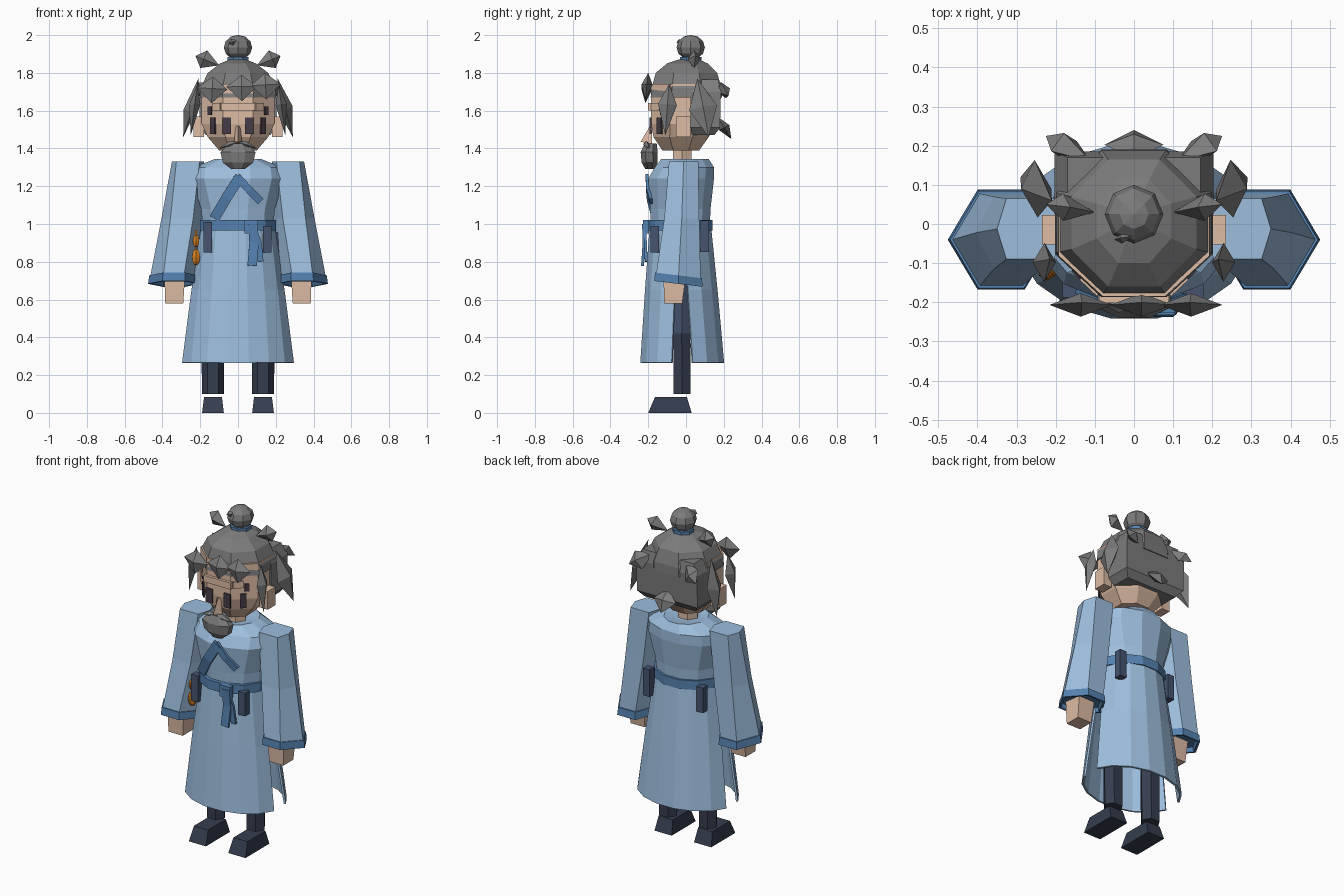
import bpy, bmesh, math
from mathutils import Vector, Matrix

cube = bpy.data.objects.get("Cube")
if cube:
    bpy.data.objects.remove(cube, do_unlink=True)


def colour(name, hex_code):
    chans = [int(hex_code[i:i + 2], 16) / 255 for i in (0, 2, 4)]
    rgba = [c / 12.92 if c < 0.04 else ((c + 0.055) / 1.055) ** 2.4 for c in chans] + [1]
    m = bpy.data.materials.new(name)
    m.use_nodes = True
    m.diffuse_color = rgba
    m.node_tree.nodes["Principled BSDF"].inputs["Base Color"].default_value = rgba
    return m


ROBE = colour("pale_blue_cloth", "9DBEDE")
TRIM = colour("blue_trim", "5582B0")
NAVY = colour("navy_cloth", "465470")
DARK = colour("dark_leather", "353D4E")
HAIR = colour("grey_hair", "7C7C7C")
SKIN = colour("skin", "DDBCA5")
EYE = colour("dark_eye", "463C46")
ORANGE = colour("orange_gourd", "D98420")


def finish(name, bm, mat, thick=0):
    bmesh.ops.recalc_face_normals(bm, faces=bm.faces)
    me = bpy.data.meshes.new(name)
    bm.to_mesh(me)
    bm.free()
    me.materials.append(mat)
    ob = bpy.data.objects.new(name, me)
    bpy.context.collection.objects.link(ob)
    if thick:
        mod = ob.modifiers.new("thickness", "SOLIDIFY")
        mod.thickness = thick
        mod.offset = 0
    return ob


def loft(name, rings, mat, closed=True, caps=True, thick=0):
    bm = bmesh.new()
    rows = [[bm.verts.new(p) for p in r] for r in rings]
    n = len(rows[0])
    for a, b in zip(rows, rows[1:]):
        for i in range(n if closed else n - 1):
            j = (i + 1) % n
            bm.faces.new((a[i], a[j], b[j], b[i]))
    if caps and closed:
        bm.faces.new(rows[0])
        bm.faces.new(rows[-1])
    return finish(name, bm, mat, thick)


def ring(z, rx, y0, y1, n=8, cx=0):
    """Flat-fronted polygon spanning rx across and y0..y1 in depth."""
    k = 1 / math.cos(math.pi / n)
    ry, cy = (y1 - y0) / 2, (y0 + y1) / 2
    angles = [math.tau * (i + 0.5) / n + math.pi / 2 for i in range(n)]
    return [(cx + rx * k * math.cos(a), cy + ry * k * math.sin(a), z) for a in angles]


def rect(z, x0, x1, y0, y1):
    return [(x0, y0, z), (x1, y0, z), (x1, y1, z), (x0, y1, z)]


def box(name, c, size, mat, turn=0):
    bm = bmesh.new()
    m = Matrix.Translation(c) @ Matrix.Rotation(turn, 4, "Z") @ Matrix.Diagonal((*size, 1))
    bmesh.ops.create_cube(bm, size=1, matrix=m)
    return finish(name, bm, mat)


def ball(name, c, r, mat, u=8, v=6):
    bm = bmesh.new()
    m = Matrix.Translation(c) @ Matrix.Diagonal((*r, 1))
    bmesh.ops.create_uvsphere(bm, u_segments=u, v_segments=v, radius=1, matrix=m)
    return finish(name, bm, mat)


def tuft(name, root, tip, width, depth, facing, mid=0.4):
    """Pointed four-sided lock of hair, flattened along its facing direction."""
    root, tip, f = Vector(root), Vector(tip), Vector(facing).normalized()
    side = (tip - root).cross(f).normalized() * width
    c = root.lerp(tip, mid)
    bm = bmesh.new()
    a, b = bm.verts.new(root), bm.verts.new(tip)
    w = [bm.verts.new(c + d) for d in (side, f * depth, -side, -f * depth)]
    for i in range(4):
        bm.faces.new((a, w[i], w[i - 1]))
        bm.faces.new((b, w[i - 1], w[i]))
    return finish(name, bm, HAIR)


def strip(name, points, width, mat):
    """Flat band following a path across the front."""
    pts = [Vector(p) for p in points]
    rows = []
    for i, p in enumerate(pts):
        d = pts[min(i + 1, len(pts) - 1)] - pts[max(i - 1, 0)]
        s = Vector((d.z, 0, -d.x)).normalized() * width / 2
        rows.append([p - s, p + s])
    return loft(name, rows, mat, closed=False, thick=0.015)


# Robe skirt: front and back panels with side slits
for name, start in (("skirt_front", 180), ("skirt_back", 0)):
    rows = []
    for z, rx, ry, cy, gap in ((0.265, 0.3, 0.22, -0.02, 14), (0.65, 0.245, 0.19, -0.025, 10),
                               (0.99, 0.19, 0.16, -0.03, 6)):
        angs = [math.radians(start + gap + (180 - 2 * gap) * i / 7) for i in range(8)]
        rows.append([(rx * math.cos(a), cy + ry * math.sin(a), z) for a in angs])
    loft(name, rows, ROBE, closed=False, thick=0.012)

# Torso, belt and neck
loft("torso", [ring(0.97, 0.185, -0.185, 0.125, 12), ring(1.08, 0.195, -0.19, 0.13, 12),
               ring(1.24, 0.245, -0.2, 0.148, 12), ring(1.3, 0.235, -0.165, 0.148, 12),
               ring(1.345, 0.12, -0.13, 0.12, 12), ring(1.335, 0.075, -0.09, 0.055, 12)], ROBE)
loft("belt", [ring(0.965, 0.2, -0.21, 0.14, 12), ring(1.02, 0.2, -0.21, 0.14, 12)], TRIM)
loft("neck", [ring(1.3, 0.055, -0.07, 0.03, 6), ring(1.42, 0.055, -0.07, 0.03, 6)], SKIN)


def sleeve_ring(s, z, x0, x1, y0, y1, f, tilt=0):
    """Six-sided cross-section with points facing in and out."""
    a, b, ym = x0 + f * (x1 - x0), x1 - f * (x1 - x0), (y0 + y1) / 2
    pts = [(x0, ym), (a, y0), (b, y0), (x1, ym), (b, y1), (a, y1)]
    return [(s * x, y, z - tilt * (y - ym)) for x, y in pts]


# Paired limbs, ears and face details
for s, tag in ((1, "left"), (-1, "right")):
    loft(tag + "_sleeve", [sleeve_ring(s, 1.33, 0.18, 0.35, -0.09, 0.065, 0.14),
                           sleeve_ring(s, 1.03, 0.19, 0.405, -0.115, 0.07, 0.22),
                           sleeve_ring(s, 0.72, 0.215, 0.465, -0.158, 0.078, 0.28, 0.12)], ROBE)
    loft(tag + "_cuff", [sleeve_ring(s, 0.728, 0.208, 0.47, -0.164, 0.084, 0.28, 0.12),
                         sleeve_ring(s, 0.683, 0.203, 0.476, -0.168, 0.088, 0.28, 0.12),
                         sleeve_ring(s, 0.683, 0.218, 0.461, -0.155, 0.075, 0.28, 0.12),
                         sleeve_ring(s, 0.71, 0.225, 0.454, -0.148, 0.068, 0.28, 0.12)], TRIM)
    loft(tag + "_hand", [rect(0.58, s * 0.29, s * 0.385, -0.115, -0.02),
                         rect(0.73, s * 0.28, s * 0.39, -0.12, 0.0)], SKIN)
    loft(tag + "_boot", [ring(0.1, 0.05, -0.065, 0.025, 6, s * 0.133),
                         ring(0.42, 0.053, -0.068, 0.022, 6, s * 0.133)], DARK)
    loft(tag + "_trouser", [ring(0.4, 0.05, -0.065, 0.02, 6, s * 0.133),
                            ring(0.95, 0.055, -0.07, 0.03, 6, s * 0.115)], NAVY)
    loft(tag + "_shoe", [rect(0, s * 0.075, s * 0.19, -0.2, 0.03),
                         rect(0.083, s * 0.085, s * 0.18, -0.165, 0.005)], DARK)
    box(tag + "_ear", (s * 0.208, -0.015, 1.515), (0.055, 0.075, 0.11), SKIN)
    box(tag + "_eye", (s * 0.06, -0.188, 1.52), (0.045, 0.009, 0.085), EYE)
    box(tag + "_outer_eye", (s * 0.133, -0.14, 1.52), (0.035, 0.009, 0.085), EYE, s * 0.76)
    box(tag + "_brow_mark", (s * 0.148, -0.126, 1.6), (0.025, 0.009, 0.045), EYE, s * 0.76)
    box(tag + "_brow_side", (s * 0.112, -0.158, 1.62), (0.06, 0.015, 0.04), SKIN, s * 0.76)

# Head and hair
loft("head", [ring(1.39, 0.1, -0.125, 0.07), ring(1.46, 0.16, -0.172, 0.12),
              ring(1.53, 0.192, -0.185, 0.16), ring(1.74, 0.193, -0.185, 0.17)], SKIN)
loft("hair_cap", [ring(1.67, 0.202, -0.187, 0.19), ring(1.72, 0.198, -0.182, 0.188),
                  ring(1.8, 0.16, -0.16, 0.165), ring(1.85, 0.095, -0.1, 0.115),
                  ring(1.87, 0.045, -0.04, 0.07)], HAIR)
loft("hair_back", [rect(1.47, -0.17, 0.17, 0.03, 0.15), rect(1.51, -0.203, 0.203, 0.025, 0.18),
                   rect(1.7, -0.203, 0.203, 0.025, 0.185), rect(1.765, -0.17, 0.17, 0.03, 0.17)], HAIR)
loft("bun_band", [ring(1.86, 0.056, -0.031, 0.081), ring(1.885, 0.056, -0.031, 0.081)], TRIM)
ball("bun", (0, 0.025, 1.935), (0.075, 0.075, 0.066), HAIR)
tuft("bun_wisp", (-0.05, -0.04, 1.955), (0.0, -0.03, 1.975), 0.018, 0.014, (0, -1, 0))
box("brow_ridge", (0, -0.192, 1.62), (0.18, 0.02, 0.04), SKIN)

# Fringe and loose tufts
for x, z in ((-0.14, 1.64), (0.02, 1.65), (0.15, 1.66)):
    tuft("fringe_tuft", (x * 0.95, -0.2, z + 0.14), (x, -0.215, z), 0.08, 0.03, (0, -1, 0), 0.45)
for s, tag in ((1, "left"), (-1, "right")):
    tuft(tag + "_temple_lock", (s * 0.215, -0.09, 1.74), (s * 0.25, -0.11, 1.47),
         0.05, 0.03, (1, 0, 0.1), 0.4)
    tuft(tag + "_side_lock", (s * 0.21, 0.06, 1.77), (s * 0.29, 0.12, 1.46),
         0.075, 0.04, (1, 0, 0.25), 0.5)
    tuft(tag + "_crown_tuft", (s * 0.1, 0.03, 1.84), (s * 0.225, 0.05, 1.89),
         0.05, 0.035, (0, -1, 0), 0.65)
    tuft(tag + "_rear_tuft", (s * 0.11, 0.16, 1.75), (s * 0.225, 0.225, 1.68),
         0.055, 0.035, (0, 1, 0.3), 0.6)
tuft("nape_tuft", (0, 0.165, 1.57), (0, 0.24, 1.45), 0.075, 0.03, (0, 1, 0.5), 0.5)

# Nose, moustache and beard
loft("nose", [[(-0.022, -0.18, 1.425), (0.022, -0.18, 1.425), (0, -0.24, 1.435)],
              [(-0.012, -0.18, 1.52), (0.012, -0.18, 1.52), (0, -0.19, 1.52)]], SKIN)
loft("beard", [ring(1.29, 0.035, -0.215, -0.165), ring(1.325, 0.08, -0.235, -0.15),
               ring(1.38, 0.093, -0.24, -0.15), ring(1.425, 0.05, -0.22, -0.155)], HAIR)
for s, tag in ((1, "left"), (-1, "right")):
    tuft(tag + "_moustache", (0, -0.215, 1.435), (s * 0.1, -0.195, 1.4), 0.018, 0.02, (0, -1, 0))

# Chest bands and hanging sash
strip("chest_band_long", [(-0.125, -0.17, 1.03), (-0.06, -0.2, 1.14), (0.01, -0.206, 1.25)], 0.055, TRIM)
strip("chest_band_short", [(-0.005, -0.206, 1.25), (0.06, -0.204, 1.18), (0.12, -0.185, 1.12)], 0.04, TRIM)
box("sash_knot", (0.07, -0.212, 0.985), (0.07, 0.03, 0.07), TRIM)
strip("sash_tail", [(0.08, -0.225, 1.0), (0.085, -0.222, 0.9), (0.075, -0.23, 0.78)], 0.05, TRIM)
strip("sash_tail_side", [(0.085, -0.217, 0.97), (0.11, -0.215, 0.9), (0.12, -0.21, 0.8)], 0.03, TRIM)

# Belt pouches
for x, y, z, h in ((-0.16, -0.165, 0.93, 0.16), (0.155, -0.165, 0.92, 0.14), (0.2, -0.03, 0.87, 0.17),
                   (0.18, 0.1, 0.935, 0.165), (-0.17, 0.09, 0.92, 0.15)):
    box("belt_pouch", (x, y, z), (0.045, 0.045, h), NAVY)

# Gourd hanging from the belt
ball("gourd_lower", (-0.222, -0.12, 0.825), (0.024, 0.024, 0.045), ORANGE, 6)
ball("gourd_upper", (-0.222, -0.12, 0.91), (0.019, 0.019, 0.035), ORANGE, 6)
box("gourd_stopper", (-0.222, -0.12, 0.95), (0.012, 0.012, 0.035), ORANGE)
